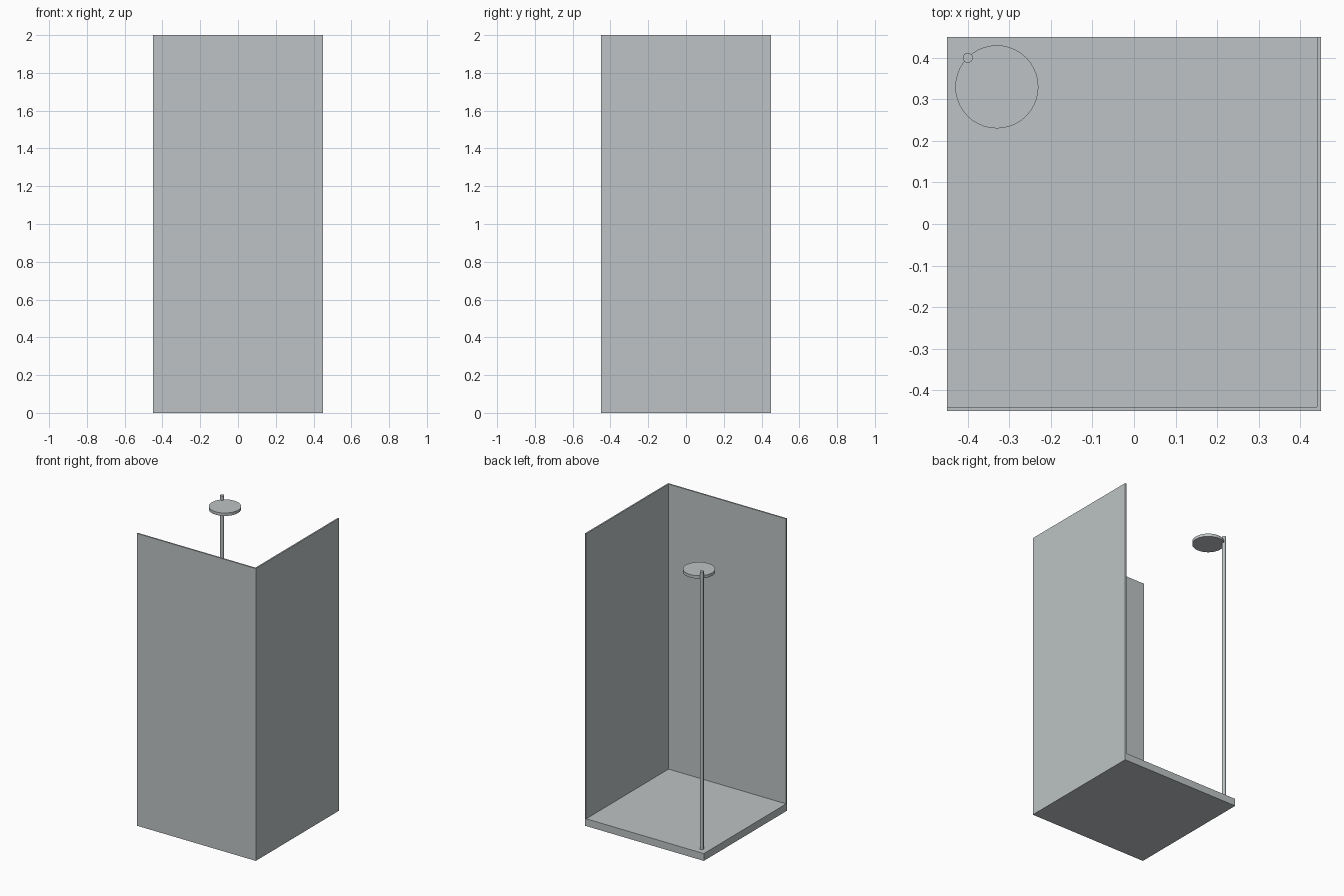
import bpy

cube = bpy.data.objects.get("Cube")
if cube:
    bpy.data.objects.remove(cube, do_unlink=True)

HALF = 0.45      # half width of the square tray
TRAY = 0.05      # tray height
TOP = 2.0        # top of the wall panels
PANEL = 0.01     # panel thickness

grey = bpy.data.materials.new("light_grey")
grey.use_nodes = True
colour = (0.51, 0.545, 0.555, 1)
grey.diffuse_color = colour
grey.node_tree.nodes["Principled BSDF"].inputs["Base Color"].default_value = colour


def finish(name):
    obj = bpy.context.object
    obj.name = name
    obj.data.materials.append(grey)
    return obj


def box(name, low, high):
    centre = [(a + b) / 2 for a, b in zip(low, high)]
    bpy.ops.mesh.primitive_cube_add(size=1, location=centre)
    obj = finish(name)
    obj.scale = [b - a for a, b in zip(low, high)]
    bpy.ops.object.transform_apply(location=False, rotation=False, scale=True)
    return obj


def cylinder(name, x, y, radius, bottom, top, sides):
    bpy.ops.mesh.primitive_cylinder_add(
        vertices=sides, radius=radius, depth=top - bottom,
        location=(x, y, (bottom + top) / 2))
    obj = finish(name)
    bpy.ops.object.shade_smooth_by_angle()
    return obj


# Floor tray
box("shower_tray", (-HALF, -HALF, 0), (HALF, HALF, TRAY))

# Two thin panels meeting at the front corner
box("front_panel", (-HALF, -HALF, TRAY), (HALF, -HALF + PANEL, TOP))
box("side_panel", (HALF - PANEL, -HALF + PANEL, TRAY), (HALF, HALF, TOP))

# Riser pole in the open corner, with the round head on it
cylinder("riser_pole", -0.4, 0.4, 0.012, TRAY, 1.95, 24)
cylinder("shower_head", -0.33, 0.33, 0.1, 1.90, 1.92, 40)
